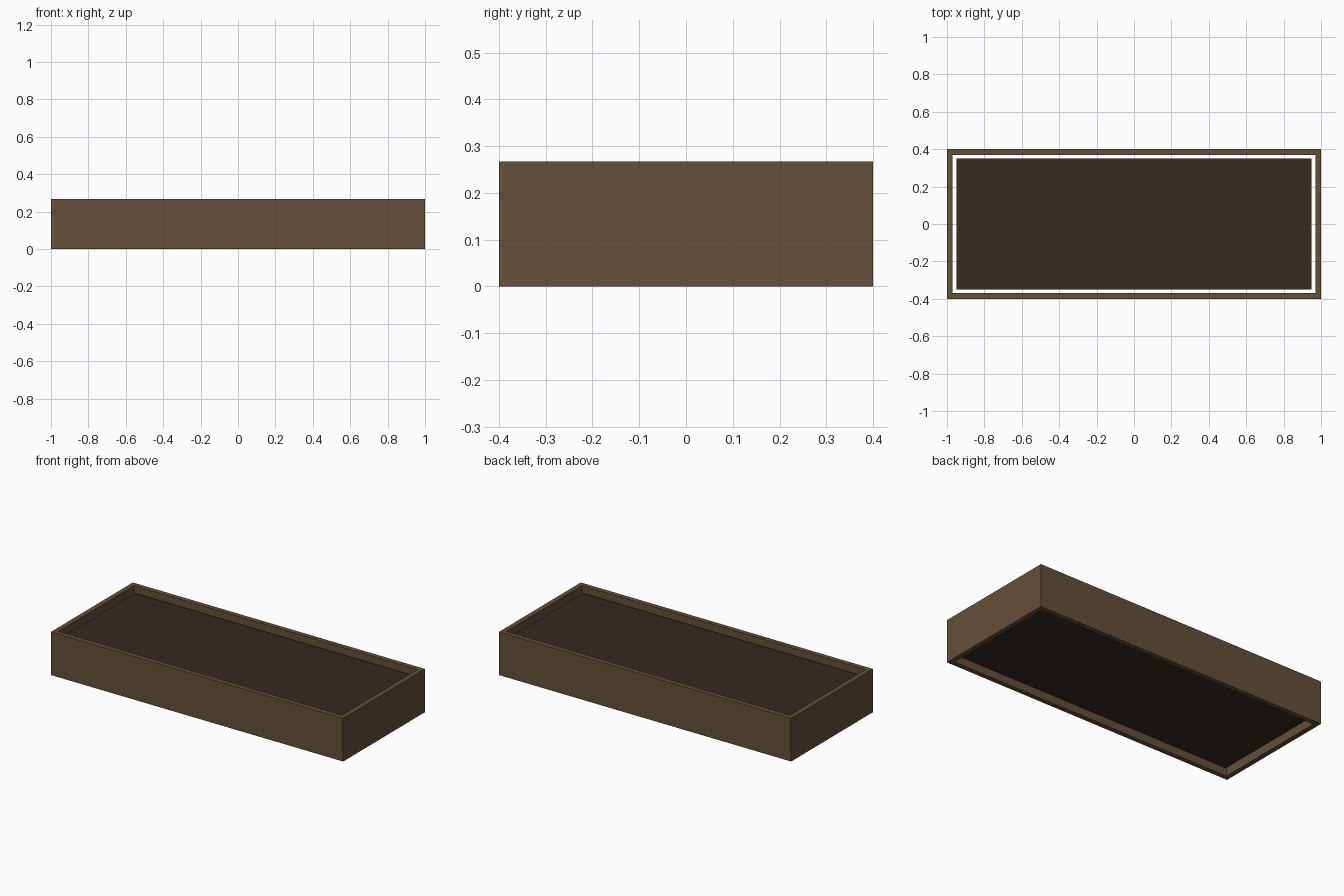
import bpy, bmesh

if "Cube" in bpy.data.objects:
    bpy.data.objects.remove(bpy.data.objects["Cube"])

LENGTH, DEPTH, HEIGHT = 2.0, 0.8, 0.267
WALL, GAP, RECESS = 0.03, 0.02, 0.0335


def material(name, rgb):
    m = bpy.data.materials.new(name)
    m.diffuse_color = (*rgb, 1.0)
    m.use_nodes = True
    m.node_tree.nodes["Principled BSDF"].inputs["Base Color"].default_value = m.diffuse_color
    return m


def make_object(name, bm, mat):
    bmesh.ops.recalc_face_normals(bm, faces=bm.faces)
    mesh = bpy.data.meshes.new(name)
    bm.to_mesh(mesh)
    bm.free()
    mesh.materials.append(mat)
    obj = bpy.data.objects.new(name, mesh)
    bpy.context.collection.objects.link(obj)
    return obj


def box(sx, sy, z0, z1):
    bm = bmesh.new()
    bmesh.ops.create_cube(bm, size=1)
    bmesh.ops.scale(bm, vec=(sx, sy, z1 - z0), verts=bm.verts)
    bmesh.ops.translate(bm, vec=(0, 0, (z0 + z1) / 2), verts=bm.verts)
    return bm


wood = material("wood", (0.125, 0.08, 0.04))
earth = material("earth", (0.035, 0.023, 0.014))

# Planter walls: open frame, inset top and bottom and bridged through
bm = box(LENGTH, DEPTH, 0, HEIGHT)
caps = [f for f in bm.faces if abs(f.normal.z) > 0.9]
bmesh.ops.inset_individual(bm, faces=caps, thickness=WALL, use_even_offset=True)
rims = [e for f in caps for e in f.edges]
bmesh.ops.delete(bm, geom=caps, context='FACES_ONLY')
bmesh.ops.bridge_loops(bm, edges=rims)
make_object("planter_walls", bm, wood)

# Soil block: sits inside with a narrow gap, recessed top and bottom
inset = 2 * (WALL + GAP)
make_object("soil", box(LENGTH - inset, DEPTH - inset, RECESS, HEIGHT - RECESS), earth)
